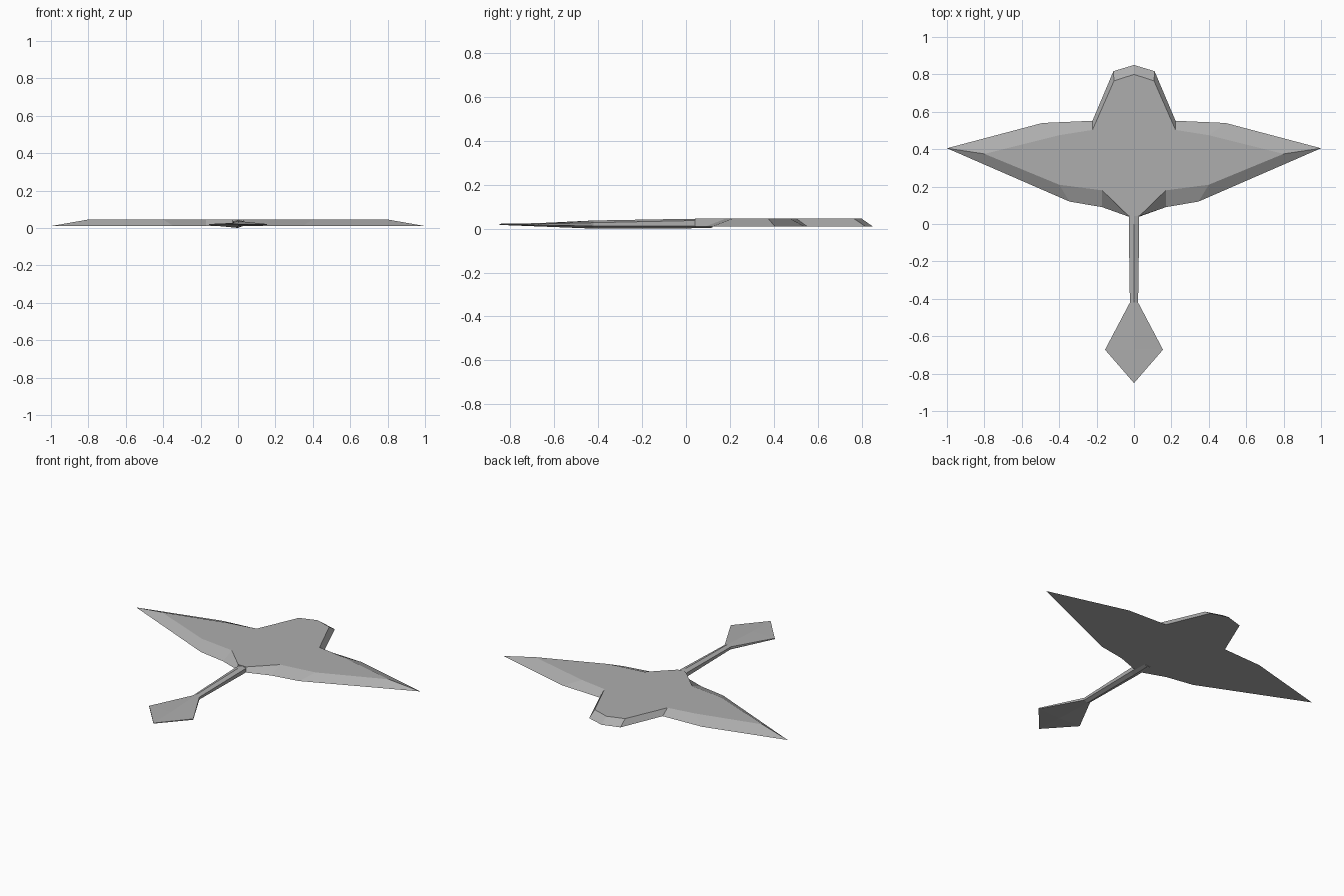
import bpy, bmesh

if "Cube" in bpy.data.objects:
    bpy.data.objects.remove(bpy.data.objects["Cube"])

gray = bpy.data.materials.new("stone gray")
gray.diffuse_color = (0.42, 0.42, 0.42, 1)
gray.use_nodes = True
gray.node_tree.nodes["Principled BSDF"].inputs["Base Color"].default_value = gray.diffuse_color


def loft(name, rings):
    """Bridge equal-length closed rings of points and cap both ends."""
    bm = bmesh.new()
    loops = [[bm.verts.new(p) for p in ring] for ring in rings]
    n = len(loops[0])
    for a, b in zip(loops, loops[1:]):
        for i in range(n):
            j = (i + 1) % n
            bm.faces.new((a[i], a[j], b[j], b[i]))
    bm.faces.new(loops[0])
    bm.faces.new(loops[-1])
    bmesh.ops.remove_doubles(bm, verts=bm.verts, dist=0.0002)
    bmesh.ops.recalc_face_normals(bm, faces=bm.faces)
    mesh = bpy.data.meshes.new(name)
    bm.to_mesh(mesh)
    bm.free()
    mesh.materials.append(gray)
    obj = bpy.data.objects.new(name, mesh)
    bpy.context.collection.objects.link(obj)
    return obj


def mirrored(half, z):
    """Half outline from nose to tail root, mirrored across x = 0."""
    return [(x, y, z) for x, y in half] + [(-x, y, z) for x, y in reversed(half) if x > 0]


# flat body with wings: wide belly outline, smaller back outline
belly = [(0, 0.85), (0.11, 0.817), (0.222, 0.552), (0.49, 0.54), (1.0, 0.405),
         (0.345, 0.12), (0.17, 0.09), (0.03, 0.04)]
back = [(0, 0.80), (0.107, 0.765), (0.222, 0.503), (0.40, 0.475), (0.80, 0.375),
        (0.40, 0.21), (0.17, 0.18), (0.028, 0.042)]
loft("winged_body", [mirrored(belly, 0.01), mirrored(back, 0.045)])

# ridged tail stalk widening into a thin kite-shaped fin
# station: y, half width, bottom z, lower edge z, upper edge z, ridge z
stations = [(0.12, 0.028, 0.004, 0.012, 0.036, 0.0445),
            (0.0, 0.028, 0.001, 0.011, 0.036, 0.0445),
            (-0.42, 0.022, 0.0, 0.012, 0.027, 0.037),
            (-0.672, 0.155, 0.010, 0.015, 0.021, 0.025),
            (-0.85, 0.0005, 0.017, 0.018, 0.021, 0.022)]
loft("tail_and_fin", [[(0, y, t), (w, y, u), (w, y, l), (0, y, b), (-w, y, l), (-w, y, u)]
                      for y, w, b, l, u, t in stations])
